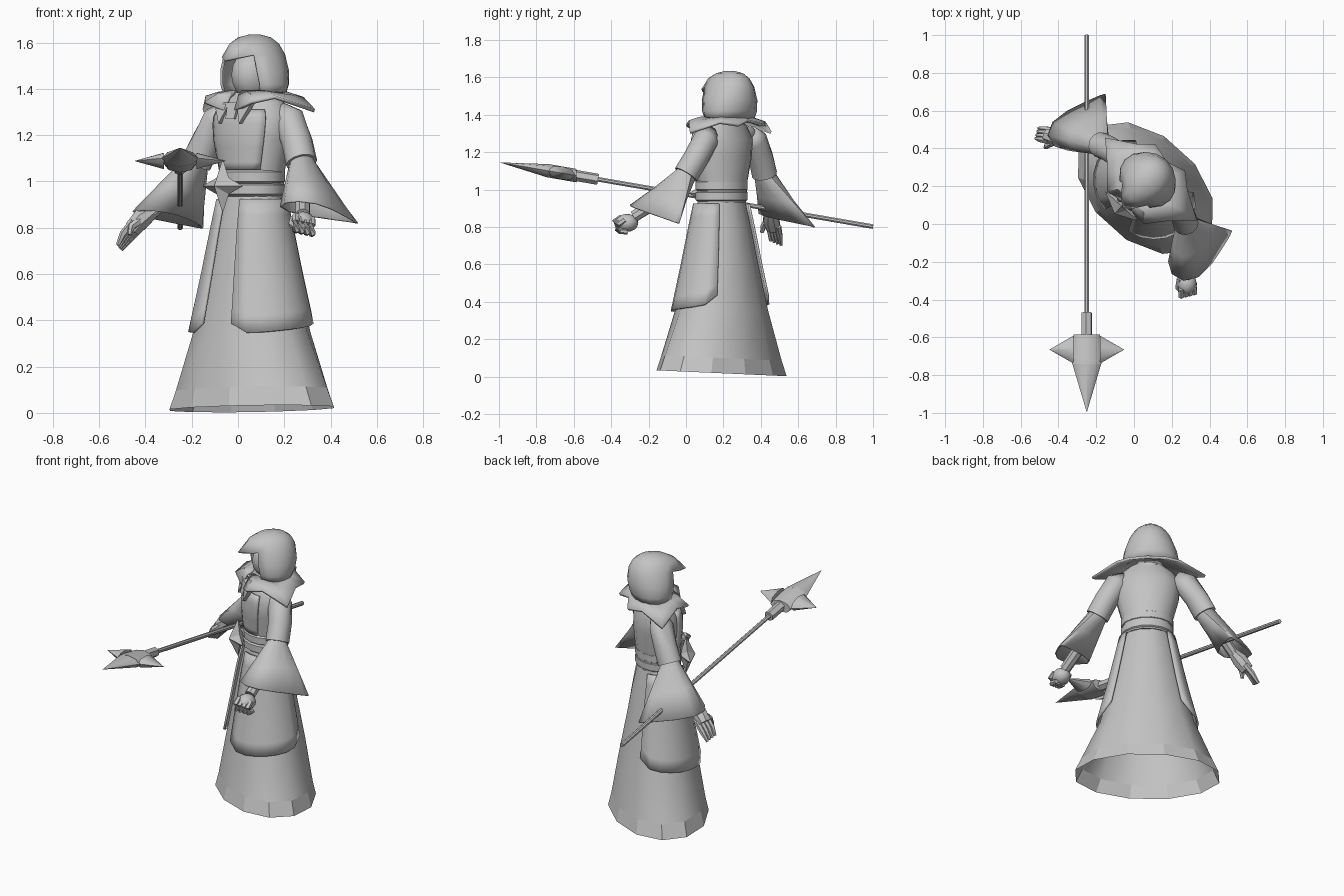
import bpy, bmesh, math
from mathutils import Vector, Matrix

if "Cube" in bpy.data.objects:
    bpy.data.objects.remove(bpy.data.objects["Cube"])

GREY = bpy.data.materials.new("plain grey")
GREY.diffuse_color = (0.55, 0.55, 0.55, 1)
GREY.use_nodes = True
GREY.node_tree.nodes["Principled BSDF"].inputs["Base Color"].default_value = GREY.diffuse_color
BODY = Matrix.Translation((0.06, 0.19, 0)) @ Matrix.Rotation(math.radians(-42), 4, 'Z')


def finish(name, bm, thick=0, angle=40):
    bmesh.ops.recalc_face_normals(bm, faces=bm.faces[:])
    me = bpy.data.meshes.new(name)
    bm.to_mesh(me)
    bm.free()
    me.materials.append(GREY)
    ob = bpy.data.objects.new(name, me)
    bpy.context.collection.objects.link(ob)
    bpy.ops.object.select_all(action='DESELECT')
    ob.select_set(True)
    bpy.context.view_layer.objects.active = ob
    bpy.ops.object.shade_smooth_by_angle(angle=math.radians(angle))
    if thick:
        m = ob.modifiers.new("thickness", 'SOLIDIFY')
        m.thickness, m.offset = thick, -1
    return ob


def loft(name, rings, closed=True, caps=True, thick=0, skip=None, angle=40, top=False):
    """Skin a list of point rings; skip(row, column) leaves a gap."""
    bm = bmesh.new()
    rows = [[bm.verts.new(p) for p in r] for r in rings]
    n = len(rows[0])
    for i in range(len(rows) - 1):
        for j in range(n if closed else n - 1):
            if not (skip and skip(i, j)):
                k = (j + 1) % n
                bm.faces.new((rows[i][j], rows[i][k], rows[i + 1][k], rows[i + 1][j]))
    if caps:
        bm.faces.new(rows[0])
    if caps or top:
        bm.faces.new(rows[-1])
    bmesh.ops.delete(bm, geom=[v for v in bm.verts if not v.link_faces], context='VERTS')
    return finish(name, bm, thick, angle)


def ball(name, matrix):
    bm = bmesh.new()
    bmesh.ops.create_uvsphere(bm, u_segments=12, v_segments=8, radius=1, matrix=matrix)
    finish(name, bm, angle=60)


def oval(z, rx, ry, n=12, cx=0, cy=0):
    return [BODY @ Vector((cx + rx * math.cos(2 * math.pi * (i + .5) / n),
                           cy + ry * math.sin(2 * math.pi * (i + .5) / n), z)) for i in range(n)]


def tube_rings(path, radii, n=10):
    pts = [Vector(p) for p in path]
    out = []
    for i, (p, r) in enumerate(zip(pts, radii)):
        d = (pts[min(i + 1, len(pts) - 1)] - pts[max(i - 1, 0)]).normalized()
        u = d.cross(Vector((0.3, -0.3, 0.9))).normalized()
        v = d.cross(u)
        out.append([p + r * (u * math.cos(2 * math.pi * k / n) + v * math.sin(2 * math.pi * k / n))
                    for k in range(n)])
    return out


def tube(name, path, radii, n=8):
    return loft(name, tube_rings(path, radii, n))


def profile_at(profile, z):
    for (z0, a0, b0), (z1, a1, b1) in zip(profile, profile[1:]):
        if z <= z1:
            t = max(0, (z - z0) / (z1 - z0))
            return a0 + (a1 - a0) * t, b0 + (b1 - b0) * t
    return profile[-1][1:]


def panel(name, profile, a0, a1, bottom, top, gap, side=1, cols=8, rows=8):
    """Cloth panel that follows a body profile between two angles."""
    rings = []
    for i in range(rows + 1):
        row = []
        for j in range(cols + 1):
            t = j / cols
            a = math.radians(a0 + (a1 - a0) * t)
            zb = bottom(t)
            z = zb + (top - zb) * i / rows
            rx, ry = profile_at(profile, z)
            row.append(BODY @ Vector((side * (rx + gap) * math.cos(a), (ry + gap) * math.sin(a), z)))
        rings.append(row)
    loft(name, rings, closed=False, caps=False, thick=0.012)


# Robe skirt, open underneath, with a faceted hem
SKIRT = [(.018, .425, .28), (.10, .388, .262), (.35, .278, .225), (.6, .215, .18), (.8, .17, .145), (.94, .14, .115)]
rings = [oval(*p) for p in SKIRT]
for p in rings[0] + rings[1]:
    p.z -= 0.045 * (p.y - 0.19)
loft("hem", rings[:2], caps=False, angle=15)
loft("skirt", rings[1:], caps=False)

# Torso, belt and neck
TORSO = [(.93, .14, .115), (1.05, .148, .124), (1.18, .182, .135), (1.27, .192, .13), (1.34, .16, .1), (1.385, .1, .085)]
loft("torso", [oval(z, a, b, 16, 0, .008) for z, a, b in TORSO])
loft("lower_belt", [oval(z, .138 + d, .118 + d, 16) for z, d in ((.935, 0), (.945, .014), (.985, .014), (.992, 0))])
loft("upper_belt", [oval(z, .14 + d, .12 + d, 16) for z, d in ((.992, 0), (1.0, .012), (1.04, .012), (1.05, 0))])
loft("neck", [oval(1.34, .07, .07, 12, -.01, .03), oval(1.44, .07, .07, 12, -.02, .035)])
panel("chest_panel", TORSO, -142, -38, lambda t: 1.05, 1.31, 0.005)

# Hip panels on both sides
for side, label in ((1, "left"), (-1, "right")):
    panel(label + "_hip_panel", SKIRT, -73, 42,
          lambda t: .337 + .05 * t + .05 * abs(2 * t - 1) ** 8, .925, .022, side)

# Star buckle
bm = bmesh.new()
front, back = [bm.verts.new(BODY @ Vector((-.03, y, .98))) for y in (-.21, -.12)]
star = []
for i in range(8):
    a = i * math.pi / 4
    r = .05 if i % 2 else .118
    star.append(bm.verts.new(BODY @ Vector((-.03 + r * math.cos(a), -.155, .98 + r * math.sin(a)))))
for i in range(8):
    for tip in (front, back):
        bm.faces.new((star[i], star[(i + 1) % 8], tip))
finish("star_buckle", bm, angle=20)

# Pointed collar, mirrored outline
HALF = [(-78, .15, 1.31), (-50, .205, 1.345), (-20, .215, 1.37), (8, .33, 1.312),
        (36, .225, 1.365), (62, .225, 1.35), (90, .17, 1.375)]
outline = HALF + [(180 - a, r, z) for a, r, z in HALF[-2::-1]]


def collar_row(f, lift):
    return [BODY @ Vector((-.01 + (.085 + (r - .085) * f) * math.cos(math.radians(a)),
                           .01 + (.085 + (r - .085) * f) * math.sin(math.radians(a)),
                           z * lift + 1.395 * (1 - lift))) for a, r, z in outline]


loft("collar", [collar_row(0, 0), collar_row(.5, .25), collar_row(1, 1)],
     closed=False, caps=False, thick=.015, angle=30)

# Collar tabs on the chest
for name, pts in (("left_tab", ((.02, 1.34), (.11, 1.345), (.06, 1.25))),
                  ("right_tab", ((-.02, 1.34), (-.11, 1.345), (-.06, 1.25))),
                  ("middle_tab", ((-.03, 1.34), (.03, 1.34), (.025, 1.27), (-.025, 1.27)))):
    loft(name, [[BODY @ Vector((x, y + (z - 1.25) * .3, z)) for x, z in pts] for y in (-.15, -.125)])

# Bell-shaped hood with a face opening and a drooping front peak
HOOD = [(1.372, .15, .115), (1.42, .162, .134), (1.48, .151, .146), (1.55, .125, .138),
        (1.595, .096, .115), (1.622, .064, .08), (1.635, .02, .025)]
rings = []
for i, (z, rx, ry) in enumerate(HOOD):
    row = []
    for k in range(16):
        a = 2 * math.pi * k / 16 - math.pi / 2
        p = Vector((-.02 + rx * math.cos(a), .04 + ry * math.sin(a), z))
        f = max(0, math.cos(a + math.pi / 2))
        if i == 3:
            p.y -= .06 * f ** 8
            p.z -= .025 * f ** 8
        elif i == 4:
            p.y -= .02 * f ** 4
        row.append(BODY @ p)
    rings.append(row)
loft("hood", rings, caps=False, top=True, thick=.012,
     skip=lambda i, j: i < 3 and j in (0, 1, 14, 15), angle=50)
ball("face", BODY @ Matrix.Translation((-.02, .025, 1.46)) @ Matrix.Diagonal((.088, .1, .11, 1)))

# Sleeves: upper arm with a stepped end, then a straight flare to a pointed cuff
ARMS = {
    "left": ([(.17, .13, 1.30), (.22, .105, 1.265), (.255, .055, 1.17), (.275, 0, 1.08)],
             (.36, -.15, .865), (.16, .115, -.045), (.06, -.075, .02)),
    "right": ([(-.04, .33, 1.30), (-.085, .365, 1.265), (-.135, .40, 1.17), (-.18, .42, 1.08)],
              (-.285, .55, .838), (.135, .14, -.038), (-.08, .06, .0)),
}
for label, (path, c, u, v) in ARMS.items():
    rings = tube_rings(path, (.05, .07, .068, .068), 12)
    end = Vector(path[-1])
    rings.append([end.lerp(p, .82) for p in rings[-1]])
    c, u, v = Vector(c), Vector(u), Vector(v)
    cuff = []
    for k in range(12):
        t = 2 * math.pi * k / 12
        cuff.append(c + u * math.cos(t) + v * math.sin(t) * (.85 - .6 * math.cos(t)))
    # match cuff winding and start to the last arm ring
    options = [w[s:] + w[:s] for w in (cuff, cuff[::-1]) for s in range(12)]
    cuff = min(options, key=lambda q: sum((a - end - (b - c)).length_squared for a, b in zip(rings[-1], q)))
    middle = [a.lerp(b, .5) for a, b in zip(rings[-1], cuff)]
    loft(label + "_sleeve", rings + [middle, cuff], caps=False, thick=.008)

# Open right hand
tube("right_forearm", [(-.25, .455, .98), (-.37, .45, .87)], (.035, .03))
tube("right_palm", [(-.36, .45, .88), (-.41, .455, .845), (-.455, .467, .795)], (.03, .046, .04))
for i in range(4):
    o = Vector((.010, .018, -.007)) * (i - 1.5)
    tube("right_finger_%d" % (i + 1), [Vector(p) + o for p in
         ((-.435, .465, .815), (-.48, .475, .765), (-.505 - .005 * i, .48, .715))], (.018, .016, .009), 6)
tube("right_thumb", [(-.41, .44, .84), (-.46, .415, .805), (-.47, .405, .77)], (.02, .017, .01), 6)

# Closed left hand
tube("left_forearm", [(.28, -.08, .98), (.28, -.28, .855)], (.035, .032))
ball("left_fist", Matrix.Translation((.28, -.315, .822)) @ Matrix.Diagonal((.052, .06, .048, 1)))
for i in range(4):
    o = Vector((.023, .006, -.005)) * (i - 1.5)
    tube("left_finger_%d" % (i + 1), [Vector(p) + o for p in
         ((.285, -.335, .845), (.285, -.372, .82), (.285, -.36, .785), (.285, -.32, .78))],
         (.016, .017, .017, .014), 6)
tube("left_thumb", [(.245, -.29, .84), (.235, -.335, .815), (.255, -.365, .80)], (.02, .018, .012), 6)

# Staff with a spiked head
A = Vector((-.25, 1.0, .802))
SLOPE = Vector((0, -1, .172))


def on_staff(y):
    return A + SLOPE * (1 - y)


tube("staff_shaft", [on_staff(1), on_staff(-.6)], (.013, .013))
tube("staff_socket", [on_staff(-.47), on_staff(-.59)], (.03, .03), 6)


def blade(name, p, q, wide, n=8):
    """Flattened spike from p to q."""
    d = (q - p).normalized()
    up = Vector((0, .17, .985))
    s = d.cross(up).normalized()
    loft(name, [[c + f * (s * wide * math.cos(2 * math.pi * k / n) + up * .036 * math.sin(2 * math.pi * k / n))
                 for k in range(n)] for c, f in ((p, 1), (q, .01))])


blade("front_spike", on_staff(-.735), on_staff(-.995), .078)
mid = on_staff(-.665)
for side, label in ((-1, "right"), (1, "left")):
    blade(label + "_spike", mid + Vector((side * .07, 0, 0)), mid + Vector((side * .197, 0, 0)), .075)
core = [[on_staff(y) + Vector((w * math.cos(k * math.pi / 4), 0, .036 * math.sin(k * math.pi / 4)))
         for k in range(8)] for y, w in ((-.585, .07), (-.66, .08), (-.74, .078))]
loft("staff_head_core", core)
